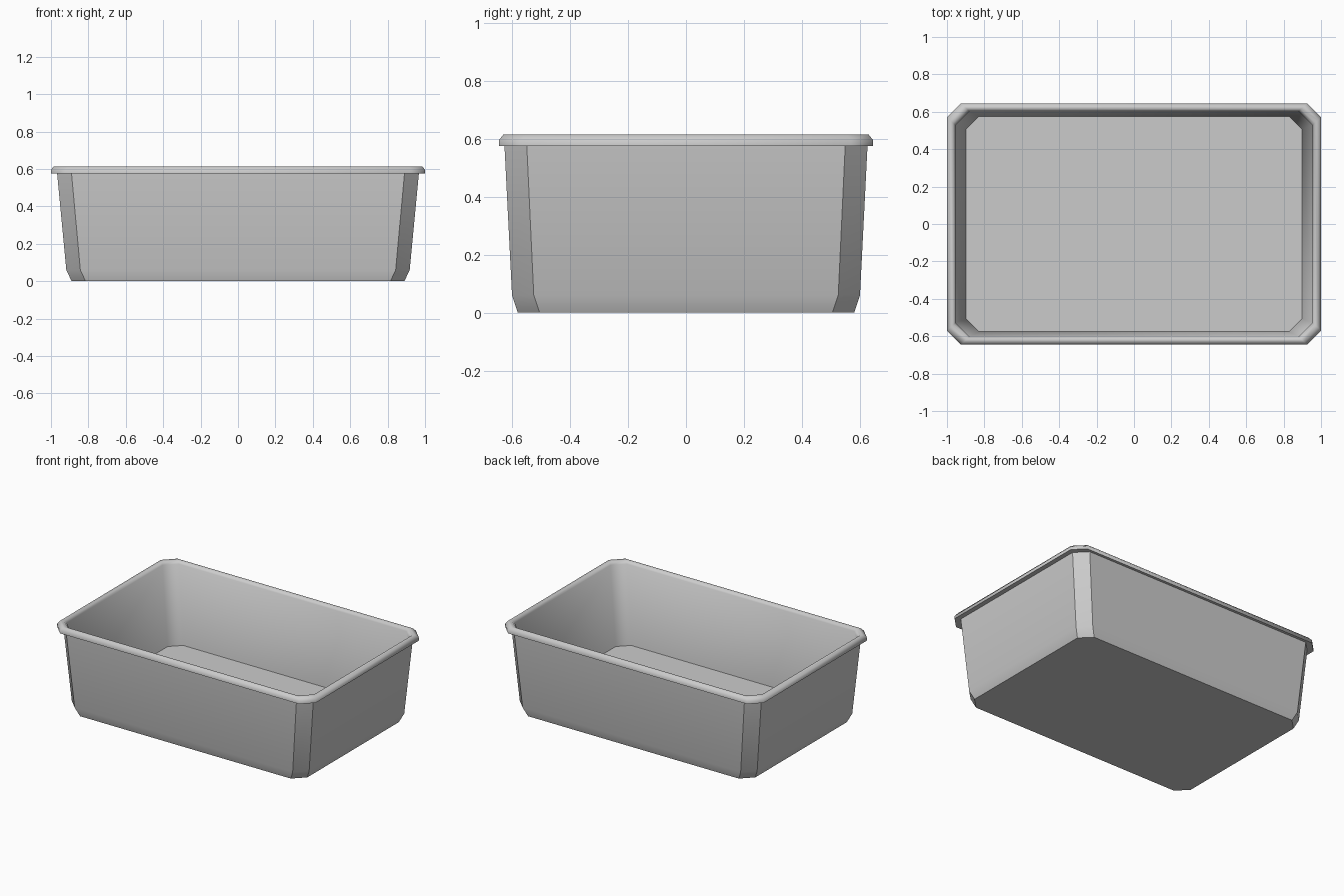
import bpy
import bmesh

cube = bpy.data.objects.get("Cube")
if cube:
    bpy.data.objects.remove(cube, do_unlink=True)

# One plain grey for the whole tub
grey = bpy.data.materials.new("light_grey")
grey.use_nodes = True
colour = (0.6, 0.6, 0.6, 1)
grey.diffuse_color = colour
grey.node_tree.nodes["Principled BSDF"].inputs["Base Color"].default_value = colour


def octagon(bm, hx, hy, z, cut):
    """Ring of vertices: a rectangle with its corners cut off."""
    points = []
    for sx, sy in ((1, 1), (-1, 1), (-1, -1), (1, -1)):
        a = (sx * hx, sy * (hy - cut), z)
        b = (sx * (hx - cut), sy * hy, z)
        points += [a, b] if sx == sy else [b, a]
    return [bm.verts.new(p) for p in points]


def loft(name, profile, sharp_rings=(), sharp_corners=(), caps=(), closed=False):
    """Skin a stack of rings; listed rings and bands keep hard edges."""
    bm = bmesh.new()
    rings = [octagon(bm, *row) for row in profile]
    pairs = list(zip(rings, rings[1:]))
    if closed:
        pairs.append((rings[-1], rings[0]))
    for low, high in pairs:
        for i in range(8):
            j = (i + 1) % 8
            bm.faces.new((low[i], low[j], high[j], high[i]))
    for k in caps:
        bm.faces.new(rings[k])
    for k in sharp_rings:
        for i in range(8):
            bm.edges.get((rings[k][i], rings[k][(i + 1) % 8])).smooth = False
    for k in sharp_corners:
        for low, high in zip(rings[k], rings[k + 1]):
            bm.edges.get((low, high)).smooth = False
    bmesh.ops.recalc_face_normals(bm, faces=bm.faces)
    for face in bm.faces:
        face.smooth = True
    mesh = bpy.data.meshes.new(name)
    bm.to_mesh(mesh)
    bm.free()
    mesh.materials.append(grey)
    obj = bpy.data.objects.new(name, mesh)
    bpy.context.collection.objects.link(obj)
    return obj


# Tub: outside base and walls, rolled rim, inside walls and floor
# Each row is half width, half depth, height, corner cut
loft("tub", [
    (0.89, 0.58, 0, 0.075),
    (0.918, 0.6, 0.06, 0.075),
    (0.967, 0.626, 0.575, 0.077),
    (1, 0.645, 0.575, 0.075),
    (1, 0.645, 0.595, 0.075),
    (0.985, 0.63, 0.614, 0.075),
    (0.967, 0.615, 0.614, 0.075),
    (0.955, 0.603, 0.595, 0.075),
    (0.898, 0.576, 0.05, 0.07),
], sharp_rings=(0, 2, 3, 8), sharp_corners=(0, 1), caps=(0, -1))
